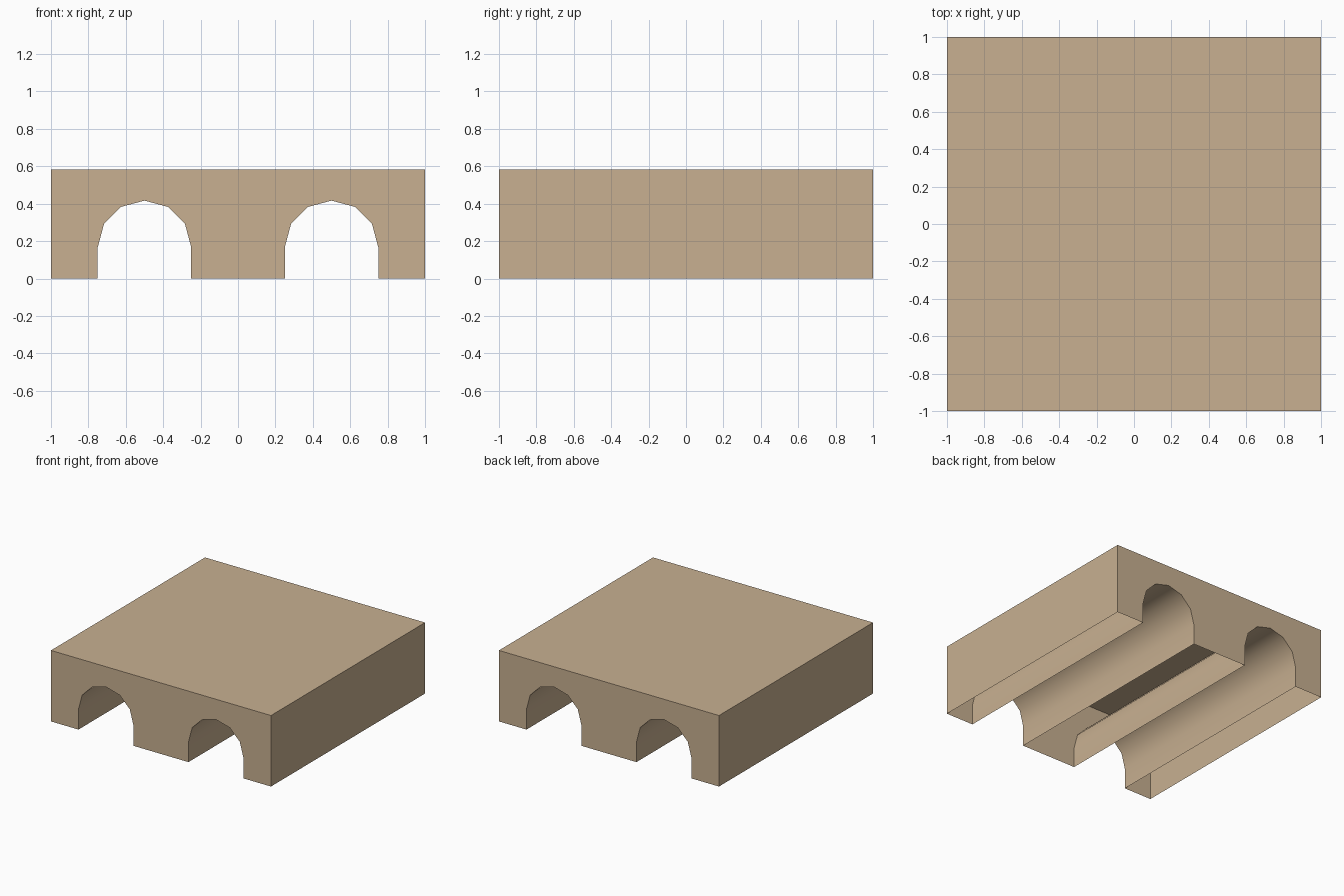
import bpy
import bmesh
import math

if "Cube" in bpy.data.objects:
    bpy.data.objects.remove(bpy.data.objects["Cube"])

HEIGHT = 7 / 12      # top of the block
SPRING = 1 / 6       # where each arch starts to curve
RADIUS = 0.25        # tunnel half width
SEGMENTS = 6         # facets per arch

mat = bpy.data.materials.new("sandy tan")
mat.diffuse_color = (0.578, 0.434, 0.283, 1)
mat.use_nodes = True
mat.node_tree.nodes["Principled BSDF"].inputs["Base Color"].default_value = mat.diffuse_color


def tunnel(cx):
    """Arch outline from its left foot over the top to its right foot."""
    pts = [(cx - RADIUS, 0)]
    for i in range(SEGMENTS + 1):
        a = math.pi * (1 - i / SEGMENTS)
        pts.append((cx + RADIUS * math.cos(a), SPRING + RADIUS * math.sin(a)))
    return pts + [(cx + RADIUS, 0)]


# Front outline, counter-clockwise seen from -y
profile = [(-1, 0)] + tunnel(-0.5) + tunnel(0.5) + [(1, 0), (1, HEIGHT), (-1, HEIGHT)]

bm = bmesh.new()
front = [bm.verts.new((x, -1, z)) for x, z in profile]
back = [bm.verts.new((x, 1, z)) for x, z in profile]

# Arched end walls
bm.faces.new(front)
bm.faces.new(back[::-1])

# Top, sides and tunnel linings; the undersides of the piers stay open
n = len(profile)
for i in range(n):
    j = (i + 1) % n
    if profile[i][1] == 0 and profile[j][1] == 0:
        continue
    bm.faces.new((front[i], back[i], back[j], front[j]))

mesh = bpy.data.meshes.new("arched_block")
bm.to_mesh(mesh)
bm.free()
mesh.materials.append(mat)
block = bpy.data.objects.new("arched_block", mesh)
bpy.context.collection.objects.link(block)

# Smooth arches, crisp block edges
bpy.context.view_layer.objects.active = block
block.select_set(True)
bpy.ops.object.shade_smooth_by_angle(angle=math.radians(40))
